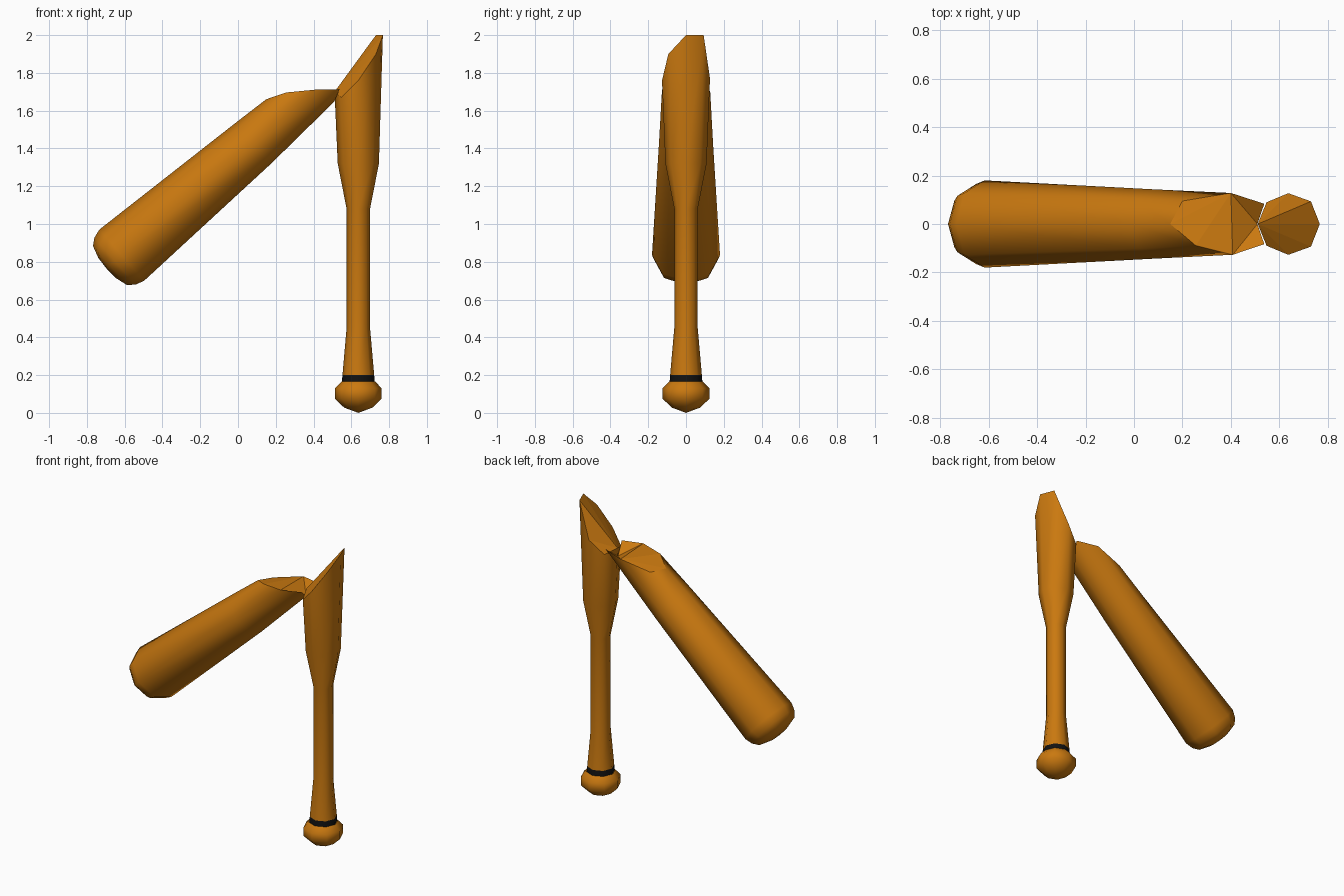
import bpy, bmesh, math
from mathutils import Vector

if "Cube" in bpy.data.objects:
    bpy.data.objects.remove(bpy.data.objects["Cube"])

SIDES = 8


def material(name, rgb):
    m = bpy.data.materials.new(name)
    m.diffuse_color = (*rgb, 1)
    m.use_nodes = True
    m.node_tree.nodes["Principled BSDF"].inputs["Base Color"].default_value = m.diffuse_color
    return m


wood = material("orange wood", (0.59, 0.19, 0.005))
black = material("black band", (0.006, 0.006, 0.006))


def build(name, origin, u, v, rings, mat, start=None, fan=None):
    """Loft eight-sided rings (t, r, shift along u); t and r may be per-side lists.
    start = height of the closing point; fan = triangles of the broken end."""
    d = u.cross(v)
    bm = bmesh.new()
    loops = []
    for t, r, shift in rings:
        ts = t if isinstance(t, list) else [t] * SIDES
        rs = r if isinstance(r, list) else [r] * SIDES
        loop = []
        for i in range(SIDES):
            a = math.tau * i / SIDES
            p = origin + d * ts[i] + u * (shift + rs[i] * math.cos(a)) + v * rs[i] * math.sin(a)
            loop.append(bm.verts.new(p))
        loops.append(loop)
    for a, b in zip(loops, loops[1:]):
        for i in range(SIDES):
            j = (i + 1) % SIDES
            bm.faces.new((a[i], a[j], b[j], b[i])).smooth = True
    if start is not None:
        tip = bm.verts.new(origin + d * start + u * rings[0][2])
        for i in range(SIDES):
            bm.faces.new((tip, loops[0][(i + 1) % SIDES], loops[0][i])).smooth = True
    for tri in fan or []:
        bm.faces.new([loops[-1][i] for i in tri])
    me = bpy.data.meshes.new(name)
    bm.to_mesh(me)
    bm.free()
    me.materials.append(mat)
    ob = bpy.data.objects.new(name, me)
    bpy.context.collection.objects.link(ob)
    return ob


X, Y = Vector((1, 0, 0)), Vector((0, 1, 0))
base = Vector((0.637, 0, 0))

# Rounded knob
build("knob", base, X, Y,
      [(0.028, 0.075, 0), (0.075, 0.124, 0), (0.13, 0.124, 0), (0.165, 0.09, 0)],
      wood, start=0.0)

# Black band above the knob
build("grip_band", base, X, Y, [(0.163, 0.087, 0), (0.2, 0.084, 0)], black)

# Handle with the splintered upright end
handle_top = [2.0, 2.0, 1.77, 1.68, 1.70, 1.67, 1.76, 1.9]
handle_rad = [0.13, 0.132, 0.127, 0.127, 0.126, 0.127, 0.127, 0.132]
build("handle", base, X, Y,
      [(0.2, 0.084, 0), (0.45, 0.062, 0), (1.08, 0.062, 0), (1.32, 0.109, 0),
       (handle_top, handle_rad, 0)],
      wood, fan=[(4, (4 + k) % 8, (5 + k) % 8) for k in range(1, 7)])

# Broken barrel hanging to the left
tilt = math.radians(41)
n = Vector((-math.sin(tilt), 0, math.cos(tilt)))
barrel_top = [1.202, 1.305, 1.43, 1.53, 1.465, 1.53, 1.42, 1.237]
barrel_rad = [0.131, 0.126, 0.127, 0.118, 0.115, 0.118, 0.128, 0.134]
build("barrel", n * 1.034, n, -Y,
      [(-0.02, 0.07, 0), (0.0, 0.136, 0), (0.035, 0.165, 0), (0.083, 0.18, 0),
       (1.0, 0.143, -0.01), (barrel_top, barrel_rad, -0.01)],
      wood, start=-0.024,
      fan=[(6, 7, 0), (6, 0, 1), (6, 1, 2), (6, 2, 4), (2, 3, 4), (6, 4, 5)])
